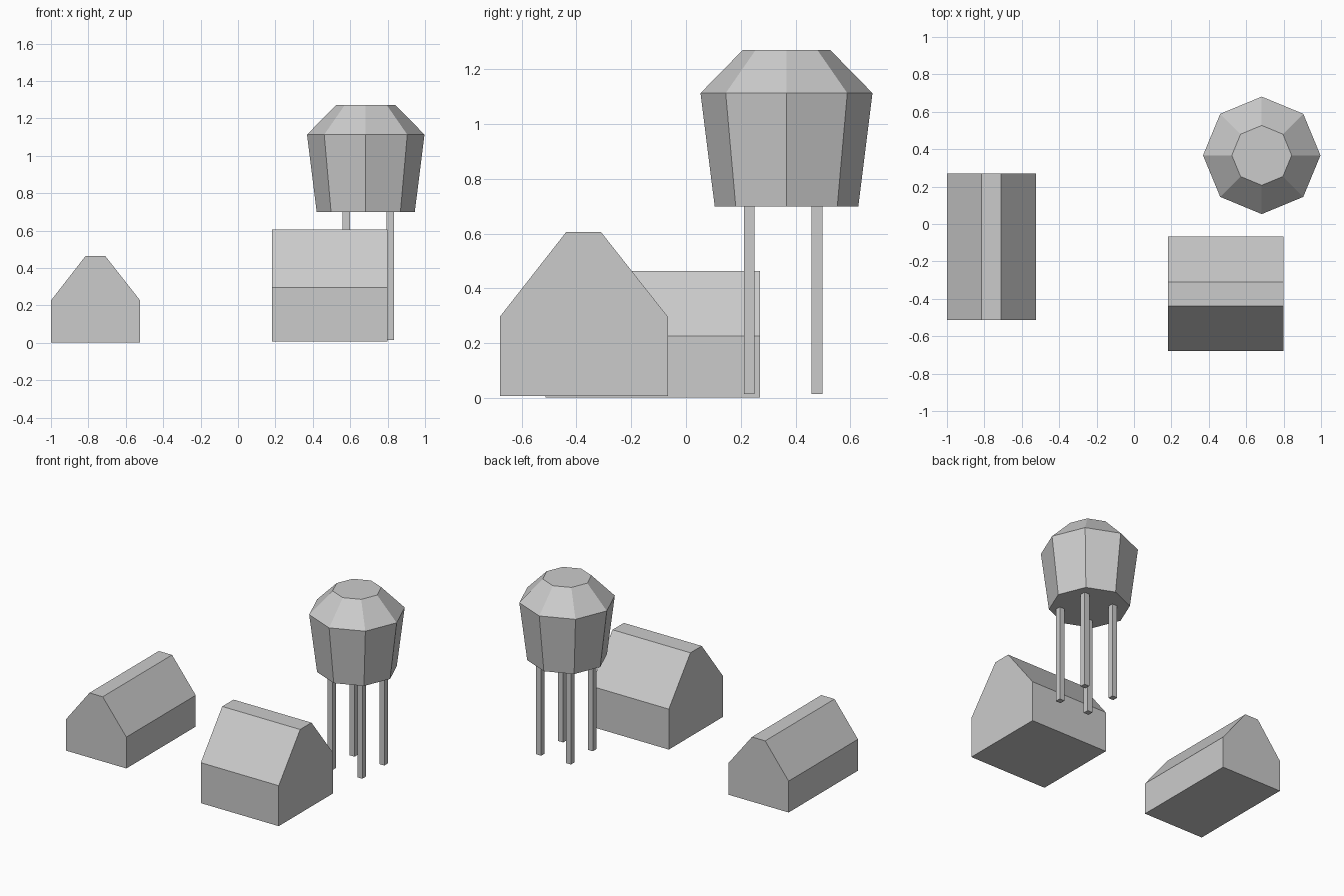
import bpy, math

if "Cube" in bpy.data.objects:
    bpy.data.objects.remove(bpy.data.objects["Cube"])

def make_mesh(name, verts, faces):
    me = bpy.data.meshes.new(name)
    me.from_pydata(verts, [], faces)
    me.update()
    ob = bpy.data.objects.new(name, me)
    bpy.context.collection.objects.link(ob)
    return ob

def loft(name, rings):
    """Closed solid through rings of equal point count."""
    n = len(rings[0])
    verts = [p for r in rings for p in r]
    faces = [tuple(reversed(range(n))),
             tuple(range(len(verts) - n, len(verts)))]
    for k in range(len(rings) - 1):
        for i in range(n):
            j = (i + 1) % n
            faces.append((k*n + i, k*n + j, (k+1)*n + j, (k+1)*n + i))
    return make_mesh(name, verts, faces)

def gable(a0, a1, r0, r1, z0, eave, top):
    """House profile with a narrow flat ridge."""
    return [(a0, z0), (a1, z0), (a1, eave), (r1, top), (r0, top), (a0, eave)]

# Long barn, ridge along y
prof = gable(-1.0, -0.523, -0.815, -0.71, 0.002, 0.226, 0.464)
loft("long_barn", [[(a, y, z) for a, z in prof] for y in (0.27, -0.513)])

# Wide barn, ridge along x
prof = gable(-0.68, -0.066, -0.438, -0.31, 0.007, 0.296, 0.605)
loft("wide_barn", [[(x, a, z) for a, z in prof] for x in (0.182, 0.798)])

# Water tank: eight sided, tapered body with truncated roof
cx, cy = 0.683, 0.367
loft("water_tank", [[(cx + r * math.cos(i * math.pi / 4),
                      cy + r * math.sin(i * math.pi / 4), z) for i in range(8)]
                    for r, z in ((0.262, 0.698), (0.314, 1.113), (0.16, 1.27))])

# Four tower legs
for side, x in (("left", 0.58), ("right", 0.815)):
    for end, y in (("front", 0.231), ("back", 0.479)):
        h = 0.02
        loft(f"{end}_{side}_leg",
             [[(x-h, y-h, z), (x+h, y-h, z), (x+h, y+h, z), (x-h, y+h, z)]
              for z in (0.015, 0.698)])
